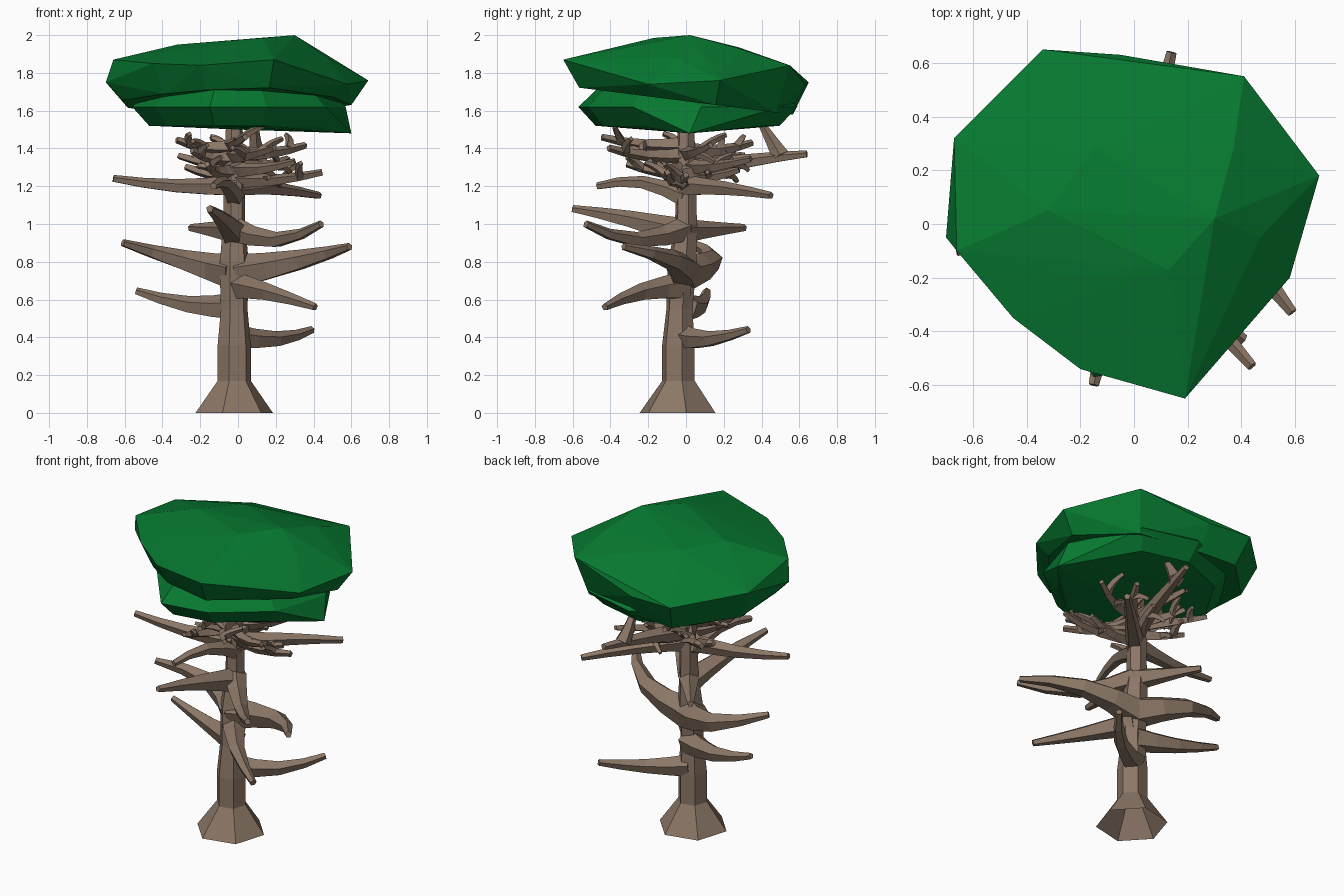
import bpy, bmesh, math, random
from mathutils import Vector

if "Cube" in bpy.data.objects:
    bpy.data.objects.remove(bpy.data.objects["Cube"])

random.seed(4)


def material(name, rgb):
    m = bpy.data.materials.new(name)
    m.diffuse_color = (*rgb, 1)
    m.use_nodes = True
    m.node_tree.nodes["Principled BSDF"].inputs["Base Color"].default_value = m.diffuse_color
    return m


BARK = material("bark brown", (0.26, 0.185, 0.135))
LEAF = material("leaf green", (0.002, 0.19, 0.03))


def finish(bm, name, mat):
    bmesh.ops.recalc_face_normals(bm, faces=bm.faces)
    me = bpy.data.meshes.new(name)
    bm.to_mesh(me)
    bm.free()
    me.materials.append(mat)
    ob = bpy.data.objects.new(name, me)
    bpy.context.collection.objects.link(ob)
    return ob


def tube(bm, pts, radii, sides=5, flat=False):
    """Tapered faceted limb along a polyline; flat keeps its rings horizontal and the start open."""
    pts = [Vector(p) for p in pts]
    whole = (pts[-1] - pts[0]).normalized()
    ref = Vector((1, 0, 0)) if abs(whole.z) > 0.85 else Vector((0, 0, 1))
    rings = []
    for i, (p, r) in enumerate(zip(pts, radii)):
        t = Vector((0, 0, 1)) if flat else (pts[min(i + 1, len(pts) - 1)] - pts[max(i - 1, 0)]).normalized()
        u = t.cross(ref).normalized()
        v = u.cross(t)
        rings.append([bm.verts.new(p + r * (u * math.cos(a) + v * math.sin(a)))
                      for a in (0.3 + 2 * math.pi * k / sides for k in range(sides))])
    for a, b in zip(rings, rings[1:]):
        for k in range(sides):
            j = (k + 1) % sides
            bm.faces.new((a[k], a[j], b[j], b[k]))
    if not flat:
        bm.faces.new(rings[0])
    bm.faces.new(rings[-1])


def limb(bm, root, tip, radius, sag, end=.02, sides=5, bow=.07):
    """Curved limb: straight line plus vertical sag and a sideways bow."""
    root, tip = Vector(root), Vector(tip)
    side = (tip - root).cross(Vector((0, 0, 1))) * bow
    pts, radii = [], []
    for t in (0, .22, .48, .76, 1):
        arc = math.sin(math.pi * t)
        pts.append(root.lerp(tip, t) + side * arc + Vector((0, 0, sag * arc)))
        radii.append(radius + (end - radius) * t ** .85)
    tube(bm, pts, radii, sides)
    return pts


# Trunk with flared root: height, radius, y offset
trunk = [(0, .21, -.045), (.17, .09, -.04), (.36, .09, -.04), (.55, .072, -.035),
         (.78, .08, -.02), (1, .06, 0), (1.22, .058, 0), (1.52, .045, 0)]
bm = bmesh.new()
tube(bm, [(-.02, y, z) for z, r, y in trunk], [r for z, r, y in trunk], sides=6, flat=True)
finish(bm, "trunk", BARK)

# Large boughs: root height, tip, root radius, sag, sideways bow
boughs = [
    (.40, (.39, .33, .44), .07, -.03, .07),
    (.56, (-.54, .11, .645), .08, -.03, .05),
    (.67, (.41, -.43, .56), .08, .02, .07),
    (.74, (-.61, .03, .90), .10, -.01, .22),
    (.74, (.59, -.33, .88), .10, 0, -.16),
    (.97, (.44, -.53, 1.0), .07, -.07, 0),
    (.95, (-.15, -.6, 1.08), .08, .01, 0),
    (.96, (-.25, .31, .98), .07, 0, 0),
    (1.2, (-.66, -.1, 1.24), .06, -.02, 0),
    (1.2, (.43, .45, 1.15), .06, .01, 0),
    (1.14, (-.13, -.47, 1.20), .055, .05, 0),
    (1.27, (.14, .64, 1.37), .065, .01, 0),
]
for i, (z, tip, r, sag, bow) in enumerate(boughs):
    bm = bmesh.new()
    limb(bm, (-.015, -.01, z), tip, r, sag, bow=bow)
    finish(bm, f"bough_{i + 1}", BARK)

# Upturned fork on the rear bough
bm = bmesh.new()
limb(bm, (.1, .5, 1.36), (.09, .4, 1.53), .05, 0)
finish(bm, "bough_fork", BARK)

# Tangle of forked twigs below the crown, spread by golden angle
bm = bmesh.new()
for i in range(15):
    a = i * 2.4
    reach = random.uniform(.28, .46)
    z = 1.26 + .2 * (i * 7 % 15) / 14
    tip = (reach * math.cos(a), reach * math.sin(a), z)
    pts = limb(bm, (-.03, 0, z - .04), tip, .045, -.02, .018, 4)
    for start in pts[2:4]:
        turn = a + random.choice((-1, 1)) * random.uniform(.8, 1.5)
        d = Vector((math.cos(turn), math.sin(turn), random.choice((-.4, .3, .6))))
        limb(bm, start, start + d * random.uniform(.08, .14), .028, .01, .014, 4)
finish(bm, "twigs", BARK)


def hull(name, points):
    bm = bmesh.new()
    for p in points:
        bm.verts.new(p)
    res = bmesh.ops.convex_hull(bm, input=bm.verts)
    junk = {g for g in res["geom_interior"] + res["geom_unused"] if isinstance(g, bmesh.types.BMVert)}
    bmesh.ops.delete(bm, geom=list(junk), context='VERTS')
    return finish(bm, name, LEAF)


# Upper crown: tilted rim, underside shrunk from the rim, raised top
rim = [(-.34, .65, 1.75), (-.05, .63, 1.74), (.41, .55, 1.84), (.69, .18, 1.76),
       (.58, -.2, 1.74), (.19, -.65, 1.87), (-.2, -.54, 1.84), (-.45, -.35, 1.85),
       (-.66, -.1, 1.87), (-.70, -.05, 1.75), (-.67, .32, 1.81)]
top = [(.3, .02, 2.0), (.13, -.17, 1.985), (-.2, -.2, 1.925), (-.32, .05, 1.95),
       (-.15, .28, 1.935), (.37, .28, 1.93), (.47, -.05, 1.88)]
under = [(x * .87, y * .87, 1.65 - .11 * y) for x, y, z in rim]
upper = hull("upper_foliage", rim + top + under)

# Lower crown: smaller layer with one drooping corner
edge = [(-.56, .1), (-.44, -.2), (-.15, -.57), (.15, -.52), (.46, -.28),
        (.57, .08), (.35, .5), (0, .59), (-.35, .45)]
layers = [(.84, 1.52), (1, 1.62), (.78, 1.74)]
foliage = hull("foliage", [(x * s, y * s, z) for s, z in layers for x, y in edge]
               + [(.6, .02, 1.48), (0, -.1, 1.5)])

# Merge both layers into one crown
mod = foliage.modifiers.new("merge", 'BOOLEAN')
mod.operation = 'UNION'
mod.solver = 'EXACT'
mod.object = upper
bpy.context.view_layer.update()
merged = bpy.data.meshes.new_from_object(foliage.evaluated_get(bpy.context.evaluated_depsgraph_get()))
foliage.modifiers.clear()
foliage.data = merged
bpy.data.objects.remove(upper)
